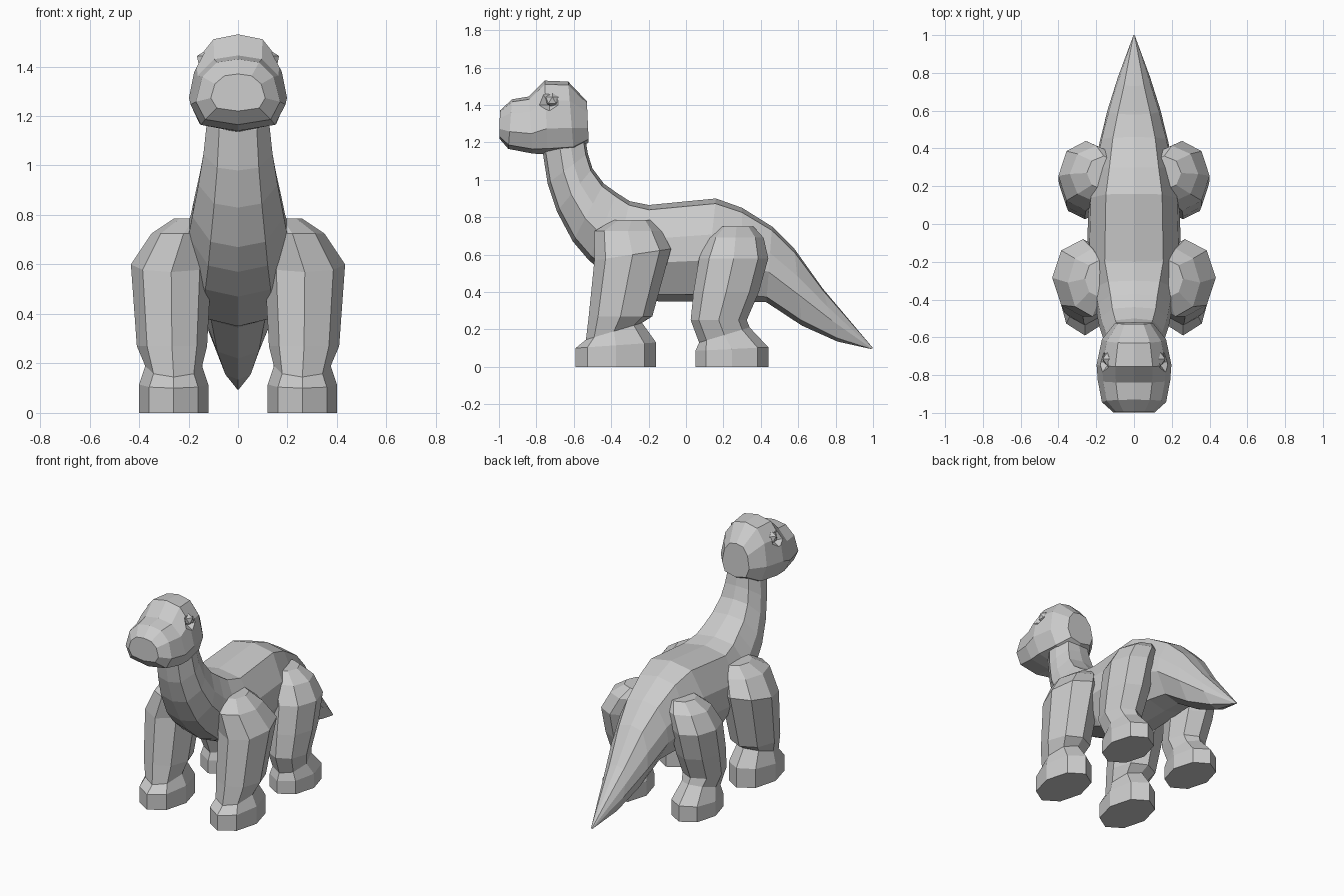
import bpy, bmesh
from math import sin, cos, pi


def make_object(name, bm):
    bmesh.ops.recalc_face_normals(bm, faces=bm.faces)
    mesh = bpy.data.meshes.new(name)
    bm.to_mesh(mesh)
    bm.free()
    obj = bpy.data.objects.new(name, mesh)
    bpy.context.collection.objects.link(obj)
    return obj


def loft(name, rings):
    """Skin a list of closed rings with quads and cap both ends."""
    bm = bmesh.new()
    loops = [[bm.verts.new(p) for p in ring] for ring in rings]
    n = len(loops[0])
    for a, b in zip(loops, loops[1:]):
        for i in range(n):
            j = (i + 1) % n
            bm.faces.new((a[i], a[j], b[j], b[i]))
    bm.faces.new(loops[0])
    bm.faces.new(loops[-1])
    return make_object(name, bm)


def spine_ring(top, bottom, width, half):
    """Symmetric ring between a top and bottom point (y, z); half = (x share, depth share)."""
    full = half + [(-x, t) for x, t in reversed(half) if x > 0]
    return [(x * width,
             top[0] + (bottom[0] - top[0]) * t,
             top[1] + (bottom[1] - top[1]) * t) for x, t in full]


def leg_ring(cx, cy, z, rx, ry, slope=0.0):
    pts = [(rx * cos(k * pi / 4), ry * sin(k * pi / 4)) for k in range(8)]
    return [(cx + x, cy + y, z + slope * y) for x, y in pts]


def mirror(obj):
    obj.modifiers.new("mirror", 'MIRROR').use_axis[0] = True
    return obj


def ball(name, center, radius):
    bm = bmesh.new()
    bmesh.ops.create_icosphere(bm, subdivisions=1, radius=radius)
    bmesh.ops.translate(bm, verts=bm.verts, vec=center)
    return mirror(make_object(name, bm))


# Tail, torso and neck as one skin: top point, bottom point, half width
torso_half = [(0, 0), (0.62, 0.05), (0.95, 0.35), (1, 0.6), (0.6, 0.93), (0, 1)]
body = [
    ((1.00, 0.10), (0.99, 0.095), 0.005),
    ((0.73, 0.42), (0.81, 0.135), 0.085),
    ((0.58, 0.63), (0.62, 0.22), 0.14),
    ((0.46, 0.75), (0.43, 0.345), 0.18),
    ((0.30, 0.85), (0.30, 0.35), 0.21),
    ((0.16, 0.90), (0.10, 0.35), 0.24),
    ((-0.20, 0.865), (-0.15, 0.35), 0.25),
    ((-0.30, 0.885), (-0.40, 0.47), 0.22),
    ((-0.37, 0.93), (-0.52, 0.57), 0.20),
    ((-0.44, 0.98), (-0.605, 0.67), 0.185),
    ((-0.50, 1.06), (-0.69, 0.83), 0.16),
    ((-0.525, 1.14), (-0.74, 0.98), 0.14),
    ((-0.535, 1.20), (-0.765, 1.14), 0.127),
    ((-0.57, 1.28), (-0.75, 1.25), 0.11),
]
loft("body_neck_and_tail", [spine_ring(*r, torso_half) for r in body])

# Head, from the back of the skull to the tip of the snout
head_half = [(0, 0), (0.5, 0.05), (0.85, 0.27), (1, 0.65), (0.78, 0.92), (0, 1)]
skull = [
    ((-0.53, 1.42), (-0.52, 1.20), 0.10),
    ((-0.63, 1.525), (-0.60, 1.145), 0.17),
    ((-0.755, 1.53), (-0.74, 1.135), 0.198),
    ((-0.84, 1.445), (-0.82, 1.14), 0.192),
    ((-0.93, 1.43), (-0.95, 1.165), 0.17),
    ((-0.995, 1.37), (-0.998, 1.22), 0.11),
]
head = loft("head", [spine_ring(*r, head_half) for r in skull])

# Eye sockets cut into the head, with small faceted eyes inside
socket = ball("eye_socket_cutter", (0.19, -0.73, 1.43), 0.07)
socket.hide_render = True
socket.hide_viewport = False
socket.display_type = 'WIRE'
cut = head.modifiers.new("sockets", 'BOOLEAN')
cut.operation = 'DIFFERENCE'
cut.object = socket
ball("eyes", (0.13, -0.715, 1.425), 0.04)

# Front legs: octagonal rings from the sole up to the shoulder
front = [
    (0.26, -0.375, 0.0, 0.14, 0.215),
    (0.26, -0.375, 0.115, 0.14, 0.215, 0.07),
    (0.26, -0.385, 0.19, 0.115, 0.15, 0.3),
    (0.267, -0.35, 0.27, 0.142, 0.17),
    (0.27, -0.285, 0.60, 0.163, 0.205, 0.15),
    (0.22, -0.31, 0.725, 0.13, 0.18),
    (0.18, -0.29, 0.785, 0.08, 0.10),
]
mirror(loft("front_legs", [leg_ring(*r) for r in front]))

# Back legs: slimmer, with a bent ankle and a rounded thigh
back = [
    (0.255, 0.245, 0.0, 0.135, 0.195),
    (0.255, 0.245, 0.095, 0.135, 0.195, 0.05),
    (0.255, 0.205, 0.17, 0.108, 0.135, 0.3),
    (0.26, 0.175, 0.25, 0.125, 0.15),
    (0.26, 0.215, 0.40, 0.138, 0.175),
    (0.255, 0.255, 0.58, 0.145, 0.185),
    (0.20, 0.265, 0.69, 0.14, 0.15),
    (0.16, 0.27, 0.75, 0.09, 0.09),
]
mirror(loft("back_legs", [leg_ring(*r) for r in back]))
